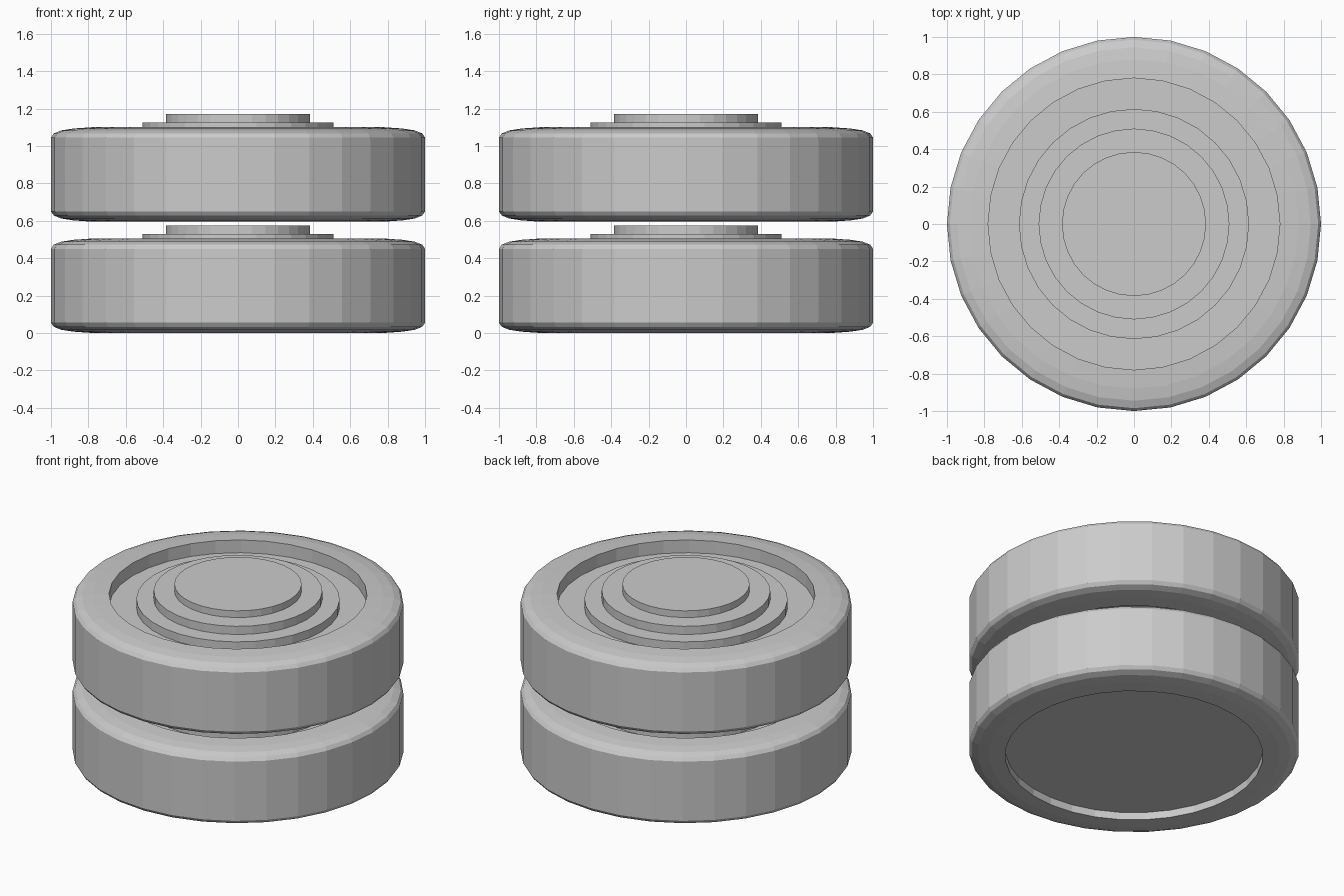
import bpy, bmesh, math
from mathutils import Matrix

cube = bpy.data.objects.get("Cube")
if cube:
    bpy.data.objects.remove(cube)

SEGMENTS = 32
HEIGHT = 0.505      # thickness of one wheel
SPACING = 0.595     # distance from wheel to wheel

grey = bpy.data.materials.new("light_grey")
grey.use_nodes = True
grey.diffuse_color = (0.6, 0.6, 0.6, 1)
grey.node_tree.nodes["Principled BSDF"].inputs["Base Color"].default_value = (0.6, 0.6, 0.6, 1)


def lathe(name, profile, z, closed):
    """Spin an (r, z) profile around the vertical axis into flat-sided faces."""
    bm = bmesh.new()
    verts = [bm.verts.new((r, 0, h)) for r, h in profile]
    pairs = list(zip(verts, verts[1:]))
    if closed:
        pairs.append((verts[-1], verts[0]))
    edges = [bm.edges.new(p) for p in pairs]
    bmesh.ops.spin(bm, geom=verts + edges, cent=(0, 0, 0), axis=(0, 0, 1),
                   angle=math.tau, steps=SEGMENTS, use_duplicate=False)
    bmesh.ops.remove_doubles(bm, verts=bm.verts, dist=0.0005)
    bmesh.ops.recalc_face_normals(bm, faces=bm.faces)
    bm.transform(Matrix.Translation((0, 0, z)))
    mesh = bpy.data.meshes.new(name)
    bm.to_mesh(mesh)
    bm.free()
    mesh.materials.append(grey)
    obj = bpy.data.objects.new(name, mesh)
    bpy.context.collection.objects.link(obj)
    return obj


# Tyre: rounded shoulder, mirrored from top to bottom
shoulder = [(1.0, 0.45), (0.985, 0.472), (0.945, 0.488), (0.88, 0.498), (0.78, HEIGHT)]
tyre = shoulder + [(r, HEIGHT - h) for r, h in reversed(shoulder)]

# Hub: recessed back, recessed floor and three raised steps
hub = [(0, 0.05), (0.78, 0.05), (0.78, 0.42)]
level = 0.42
for radius, top in ((0.615, 0.475), (0.51, 0.53), (0.385, 0.575)):
    hub += [(radius, level), (radius, top)]
    level = top
hub.append((0, level))

for i, label in enumerate(("lower", "upper")):
    lathe(label + "_tyre", tyre, i * SPACING, True)
    lathe(label + "_hub", hub, i * SPACING, False)
